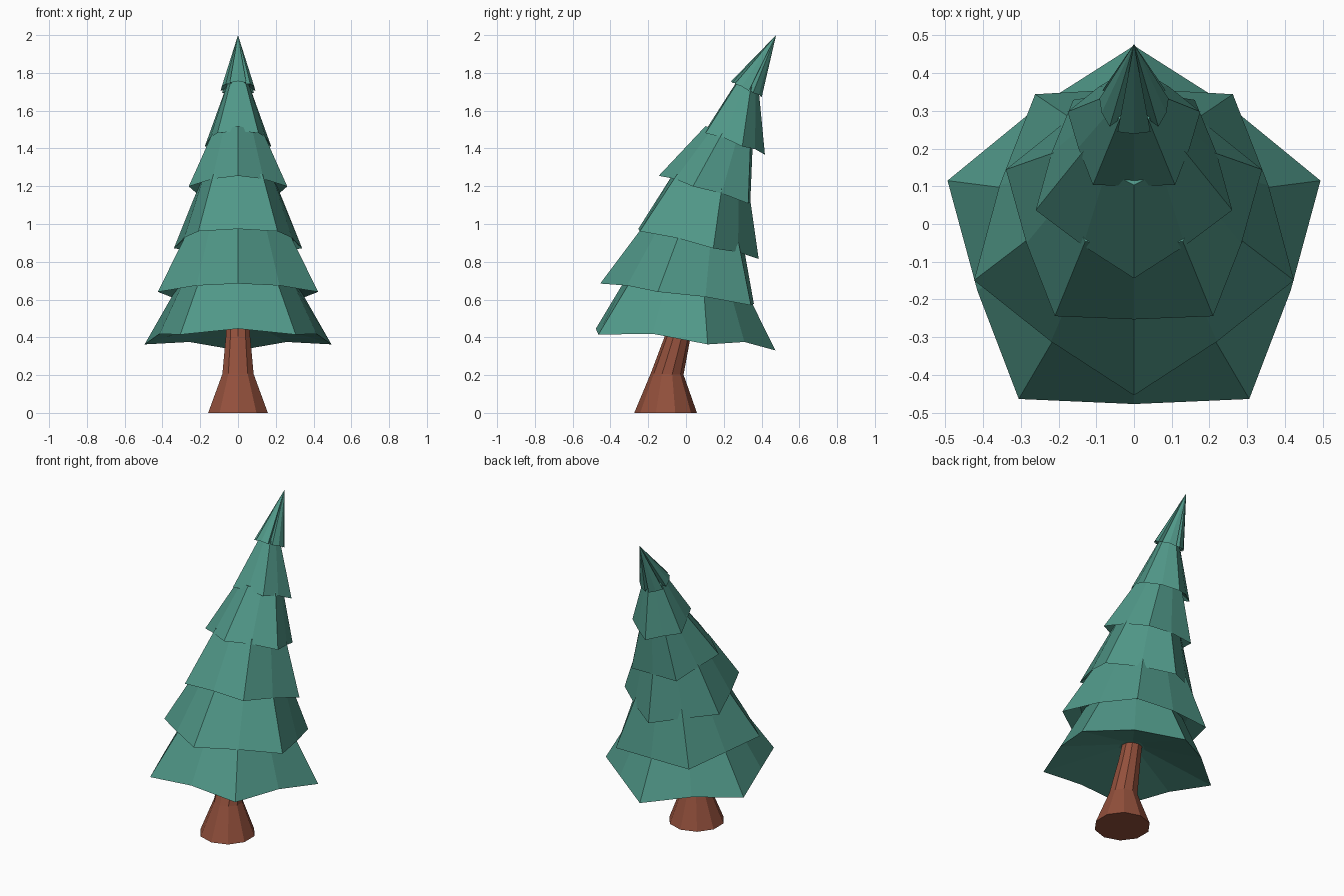
import bpy
import bmesh
from math import sin, cos, radians
from mathutils import Vector

if "Cube" in bpy.data.objects:
    bpy.data.objects.remove(bpy.data.objects["Cube"])


def material(name, rgb):
    m = bpy.data.materials.new(name)
    m.diffuse_color = (*rgb, 1)
    m.use_nodes = True
    m.node_tree.nodes["Principled BSDF"].inputs["Base Color"].default_value = m.diffuse_color
    return m


GREEN = material("needles_green", (0.08, 0.31, 0.245))
BROWN = material("bark_brown", (0.29, 0.08, 0.045))


def ring(y, z, radius, tilt, points):
    """Ring tipped back around x; points are (angle from +y, radius factor, lift)."""
    t = radians(tilt)
    u, v, n = Vector((1, 0, 0)), Vector((0, cos(t), -sin(t))), Vector((0, sin(t), cos(t)))
    return [Vector((0, y, z)) + radius * f * (sin(radians(a)) * u + cos(radians(a)) * v) + n * lift
            for a, f, lift in points]


def loft(name, rings, mat, close=True):
    """Skin a list of rings with flat quads; a one-point ring becomes an apex."""
    bm = bmesh.new()
    rows = [[bm.verts.new(p) for p in r] for r in rings]
    for lo, hi in zip(rows, rows[1:]):
        for i in range(len(lo)):
            j = (i + 1) % len(lo)
            top = [hi[j], hi[i]] if len(hi) > 1 else hi
            bm.faces.new([lo[i], lo[j], *top])
    if close:
        for row in (rows[0], rows[-1]):
            if len(row) > 2:
                bm.faces.new(row)
    bmesh.ops.recalc_face_normals(bm, faces=bm.faces)
    me = bpy.data.meshes.new(name)
    bm.to_mesh(me)
    bm.free()
    me.materials.append(mat)
    ob = bpy.data.objects.new(name, me)
    bpy.context.collection.objects.link(ob)


def star(turn, mid, lift):
    """Five corners with a mid point between each pair."""
    return [(36 * k + turn, (1, mid)[k % 2], (0, lift)[k % 2]) for k in range(10)]


# Trunk: flared foot, bending back as it rises
round10 = star(0, 1, 0)
loft("trunk", [ring(y, z, r, tilt, round10) for y, z, r, tilt in
               [(-0.108, 0, 0.166, 0), (-0.1, 0.205, 0.087, 2),
                (-0.045, 0.4, 0.068, 4), (-0.015, 0.52, 0.06, 5)]], BROWN)

# Skirts: rim (y, z, radius, tilt), then top (y, z, radius)
tiers = [
    ((-0.045, 0.377, 0.52, 5.1), (-0.01, 0.685, 0.335)),
    ((-0.013, 0.621, 0.446, 8.2), (0.06, 0.965, 0.27)),
    ((0.037, 0.896, 0.357, 13.1), (0.125, 1.215, 0.22)),
    ((0.1175, 1.174, 0.274, 17.2), (0.235, 1.47, 0.14)),
    ((0.244, 1.43, 0.185, 20), (0.325, 1.735, 0.065)),
]
under = (-0.02, 0.5, 0.08)
for i, (rim, top) in enumerate(tiers):
    turn, tilt = 36 * (i % 2), rim[3]
    loft(f"foliage_tier_{i + 1}",
         [ring(*under, tilt, star(turn, 0.9, 0)),
          ring(*rim, star(turn, 0.84, 0.03 if i == 0 else 0.01)),
          ring(*top, tilt + 3, star(turn, 0.9, 0))], GREEN)
    under = top

# Tip: pointed cone with a notched five-lobed rim
lobes = [(72 * k + 36 + a, f, l) for k in range(5)
         for a, f, l in ((-28, 1, 0), (0, 0.97, 0.005), (28, 1, 0), (36, 0.6, 0.01))]
loft("foliage_tip",
     [ring(0.33, 1.74, 0.04, 26, [(a, 1, 0) for a, f, l in lobes]),
      ring(0.318, 1.712, 0.093, 26, lobes),
      [Vector((0, 0.477, 2.0))]], GREEN)
